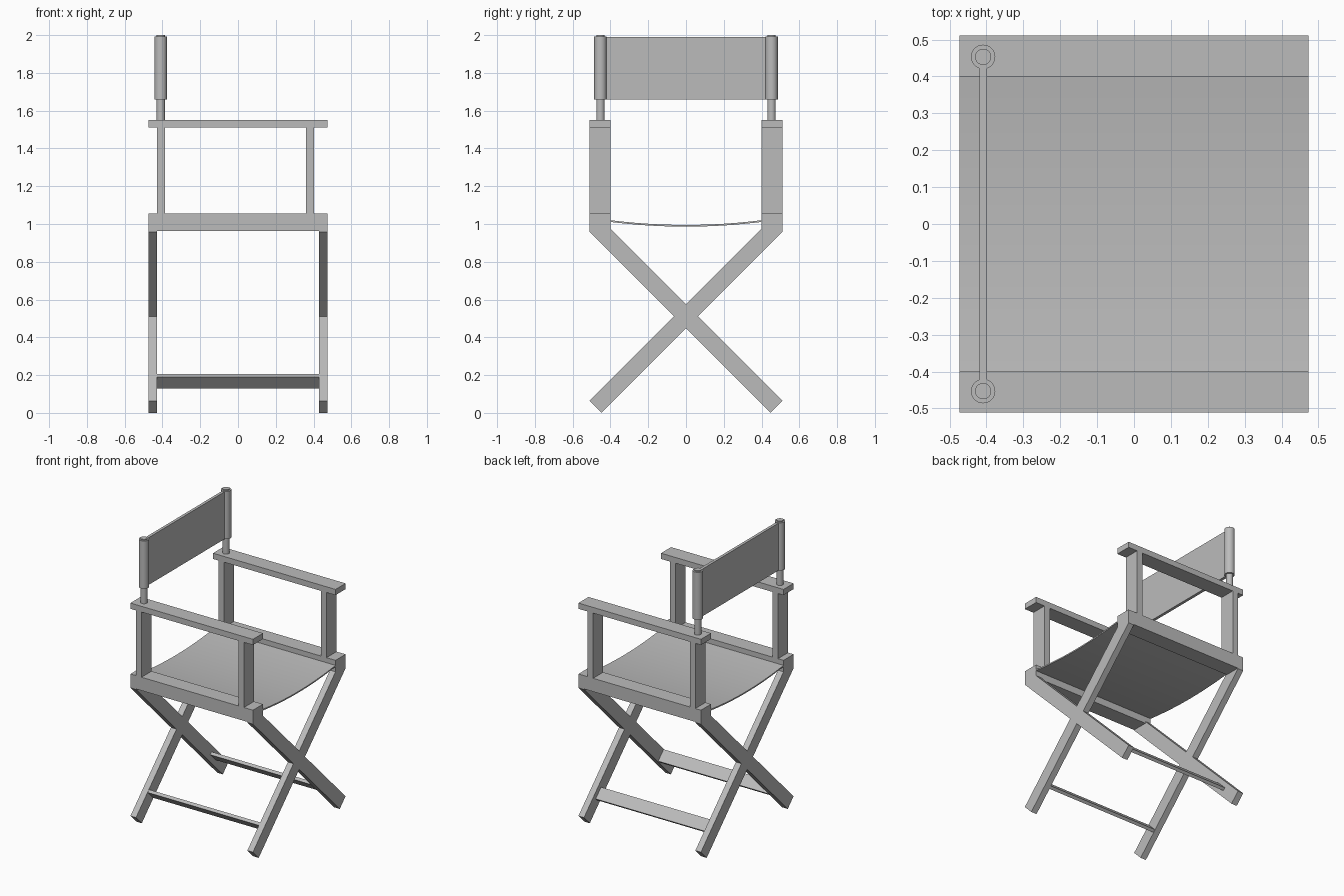
import bpy, bmesh, math
from mathutils import Matrix

old = bpy.data.objects.get("Cube")
if old:
    bpy.data.objects.remove(old, do_unlink=True)

grey = bpy.data.materials.new("plain_grey")
grey.use_nodes = True
GREY = (0.5, 0.5, 0.5, 1)
grey.diffuse_color = GREY
grey.node_tree.nodes["Principled BSDF"].inputs["Base Color"].default_value = GREY

W, D, INNER = 0.473, 0.511, 0.4   # half width, half depth, inner edge of the side frames


def finish(name, bm, smooth=False):
    bmesh.ops.recalc_face_normals(bm, faces=bm.faces)
    mesh = bpy.data.meshes.new(name)
    bm.to_mesh(mesh)
    bm.free()
    mesh.materials.append(grey)
    obj = bpy.data.objects.new(name, mesh)
    bpy.context.collection.objects.link(obj)
    if smooth:
        bpy.ops.object.select_all(action='DESELECT')
        obj.select_set(True)
        bpy.context.view_layer.objects.active = obj
        bpy.ops.object.shade_smooth_by_angle(angle=math.radians(35))
    return obj


def box(name, x, y, z, tilt=0):
    """Box from (low, high) pairs, optionally tilted about its own x axis."""
    size = [hi - lo for lo, hi in (x, y, z)]
    centre = [(hi + lo) / 2 for lo, hi in (x, y, z)]
    bm = bmesh.new()
    bmesh.ops.create_cube(bm, size=1, matrix=Matrix.Translation(centre)
                          @ Matrix.Rotation(tilt, 4, 'X') @ Matrix.Diagonal((*size, 1)))
    return finish(name, bm)


def extrude_x(name, profile, x0, x1, smooth=False):
    """Sweep a closed (y, z) profile along x."""
    bm = bmesh.new()
    face = bm.faces.new([bm.verts.new((x0, y, z)) for y, z in profile])
    out = bmesh.ops.extrude_face_region(bm, geom=[face])
    moved = [v for v in out["geom"] if isinstance(v, bmesh.types.BMVert)]
    bmesh.ops.translate(bm, verts=moved, vec=(x1 - x0, 0, 0))
    return finish(name, bm, smooth)


def cylinder(name, x, y, z0, z1, radius):
    bm = bmesh.new()
    bmesh.ops.create_cone(bm, cap_ends=True, segments=32, radius1=radius, radius2=radius,
                          depth=z1 - z0, matrix=Matrix.Translation((x, y, (z0 + z1) / 2)))
    return finish(name, bm, True)


# Crossed legs: 45 degree bands with square-cut feet
h = 0.064
leg = [(-D, 2 * D - h), (-D, 1.03), (D + h - 1.03, 1.03), (D, h), (D - h, 0)]
for end, x0, x1 in (("back", -W, -0.43), ("front", 0.43, W)):
    extrude_x(end + "_leg_rising_right", leg, x0, x1)
    extrude_x(end + "_leg_rising_left", [(-y, z) for y, z in leg], x0, x1)

BACK_X = -0.409
for s, side in ((-1, "right"), (1, "left")):
    span = sorted((s * INNER, s * D))
    # Side frame: seat rail, two uprights and armrest
    box(side + "_seat_rail", (-W, W), span, (0.962, 1.055))
    box(side + "_back_upright", (-0.43, -0.387), span, (1.055, 1.51))
    box(side + "_front_upright", (0.36, 0.403), span, (1.055, 1.51))
    box(side + "_armrest", (-W, W), span, (1.51, 1.55))
    # Stretcher between the feet, both tilted the same way
    y = s * 0.345
    box(side + "_stretcher", (-0.432, 0.432), (y - 0.042, y + 0.042),
        (0.157, 0.178), tilt=-math.pi / 4)
    # Backrest pole and fabric sleeve
    cylinder(side + "_back_pole", BACK_X, s * 0.453, 1.54, 2.0, 0.022)
    cylinder(side + "_fabric_sleeve", BACK_X, s * 0.453, 1.66, 1.993, 0.033)

# Backrest fabric
box("back_fabric", (BACK_X - 0.01, BACK_X + 0.01), (-0.43, 0.43), (1.66, 1.99))

# Sagging seat fabric
N = 16
top = [(INNER * t, 0.995 + 0.025 * t * t) for t in (2 * i / N - 1 for i in range(N + 1))]
extrude_x("seat_fabric", top + [(y, z - 0.009) for y, z in reversed(top)], -W, W, True)
